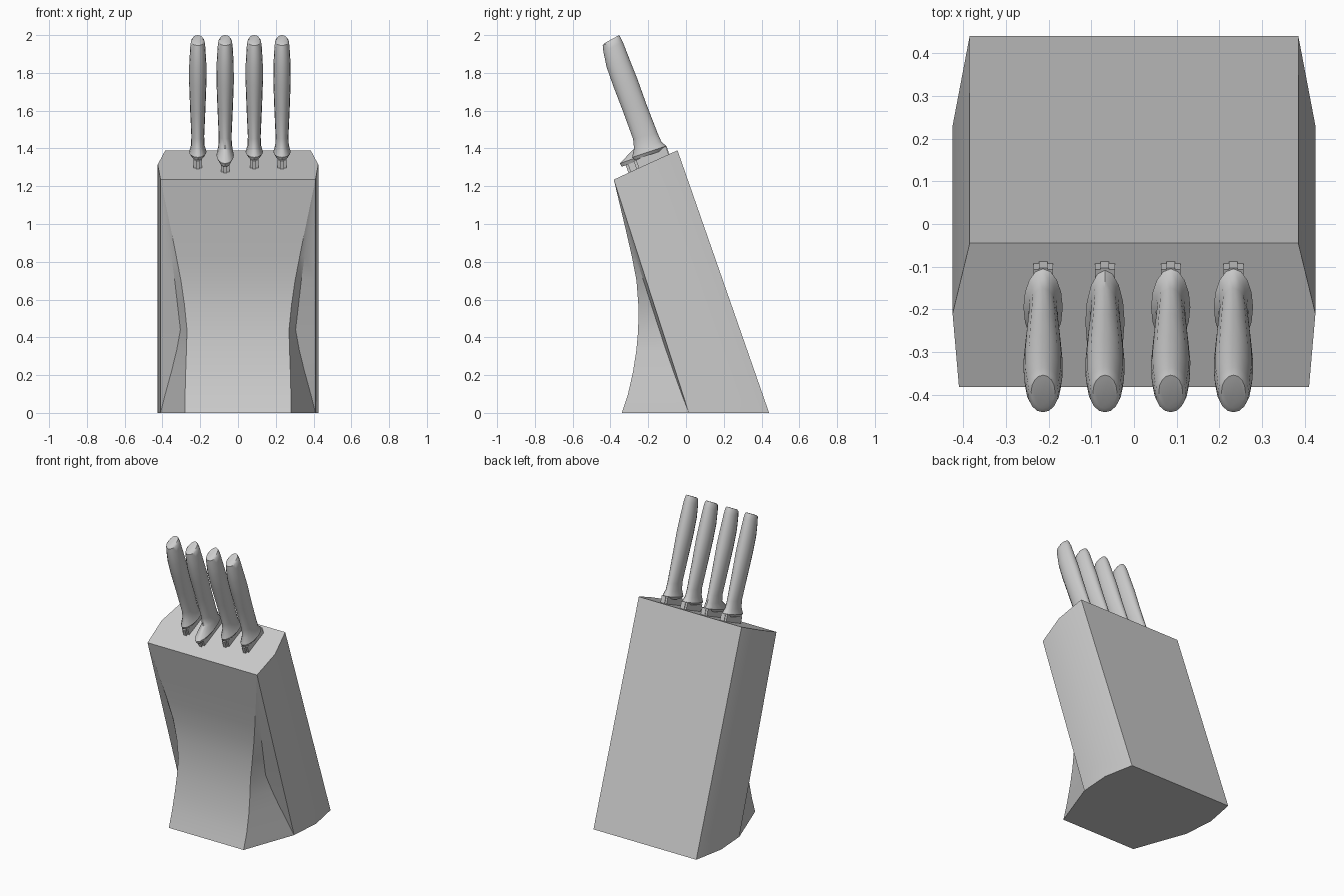
import bpy, bmesh, math
from mathutils import Vector

if "Cube" in bpy.data.objects:
    bpy.data.objects.remove(bpy.data.objects["Cube"])


def finish(name, bm, angle):
    bmesh.ops.remove_doubles(bm, verts=bm.verts, dist=1e-4)
    bmesh.ops.recalc_face_normals(bm, faces=bm.faces)
    me = bpy.data.meshes.new(name)
    bm.to_mesh(me)
    bm.free()
    ob = bpy.data.objects.new(name, me)
    bpy.context.collection.objects.link(ob)
    bpy.ops.object.select_all(action='DESELECT')
    ob.select_set(True)
    bpy.context.view_layer.objects.active = ob
    if angle:
        bpy.ops.object.shade_smooth_by_angle(angle=math.radians(angle))
    return ob


def loft(name, rings, angle):
    """Skin a list of closed rings and cap both ends."""
    bm = bmesh.new()
    rows = [[bm.verts.new(p) for p in r] for r in rings]
    for a, b in zip(rows, rows[1:]):
        for i in range(len(a)):
            j = (i + 1) % len(a)
            bm.faces.new((a[i], a[j], b[j], b[i]))
    bm.faces.new(rows[0][::-1])
    bm.faces.new(rows[-1])
    return finish(name, bm, angle)


# Leaning block: straight back and sides, waisted front that flares into a foot
low = [Vector(p) for p in ((.385, .44, 0), (.425, .23, 0), (.41, .015, 0))]
high = [Vector(p) for p in ((.385, -.045, 1.39), (.425, -.21, 1.315), (.41, -.382, 1.235))]
# height, flank crease x, flank crease offset, front panel x, front panel y
front = [(0, .41, 0, .28, -.34), (.1, .385, .006, .28, -.307),
         (.22, .352, .011, .277, -.28), (.33, .325, .014, .273, -.263),
         (.44, .305, .015, .27, -.253), (.57, .32, .015, .283, -.252),
         (.7, .335, .015, .302, -.262), (.83, .353, .014, .327, -.287),
         (.97, .373, .011, .355, -.319), (1.1, .39, .006, .382, -.35),
         (1.235, .41, 0, .41, -.382)]
rings = []
for z, mx, off, fx, fy in front:
    half = [a.lerp(b, z / 1.235) for a, b in zip(low, high)]
    half += [Vector((mx, half[2].y - off, z)), Vector((fx, fy, z))]
    rings.append(half + [Vector((-p.x, p.y, p.z)) for p in reversed(half)])
loft("knife_block", rings, 25)

# Handle sections: front (y, z), back (y, z), half width
grip = [((-.275, 1.40), (-.13, 1.435), .036), ((-.28, 1.45), (-.15, 1.48), .034),
        ((-.335, 1.60), (-.21, 1.635), .041), ((-.385, 1.73), (-.26, 1.775), .046),
        ((-.42, 1.83), (-.30, 1.875), .045), ((-.437, 1.91), (-.335, 1.965), .040),
        ((-.441, 1.945), (-.348, 1.99), .036), ((-.432, 1.957), (-.354, 2.0), .028)]
short_guard = [((-.275, 1.338), (-.12, 1.39), .034), ((-.285, 1.353), (-.105, 1.413), .046)]
long_guard = [((-.34, 1.303), (-.125, 1.385), .034), ((-.35, 1.32), (-.108, 1.41), .046)]


def oval(f, b, w, x, n=16):
    c = (Vector(f) + Vector(b)) / 2
    d = (Vector(b) - Vector(f)) / 2
    out = []
    for i in range(n):
        a = 2 * math.pi * i / n
        q = c + d * math.cos(a)
        out.append(Vector((x + w * math.sin(a), q.x, q.y)))
    return out


def slab(name, x, half, y0, y1):
    """Blade root standing on the sloping top face."""
    axis = Vector((0, -.33, .944))
    s = lambda y: Vector((0, y, 1.235 + (y + .382) * .46))
    base = [s(y) + Vector((x + k * half, 0, 0))
            for k, y in ((-1, y0), (1, y0), (1, y1), (-1, y1))]
    loft(name, [[p + axis * h for p in base] for h in (-.05, .045)], 0)


# Four knives, the second with a longer guard
for i, x in enumerate((-.213, -.068, .086, .233)):
    guard, y0 = (long_guard, -.305) if i == 1 else (short_guard, -.262)
    loft(f"handle_{i + 1}", [oval(f, b, w, x) for f, b, w in guard + grip], 40)
    slab(f"bolster_{i + 1}", x, .023, y0 + .012, -.092)
    slab(f"blade_{i + 1}", x, .010, y0, -.088)
